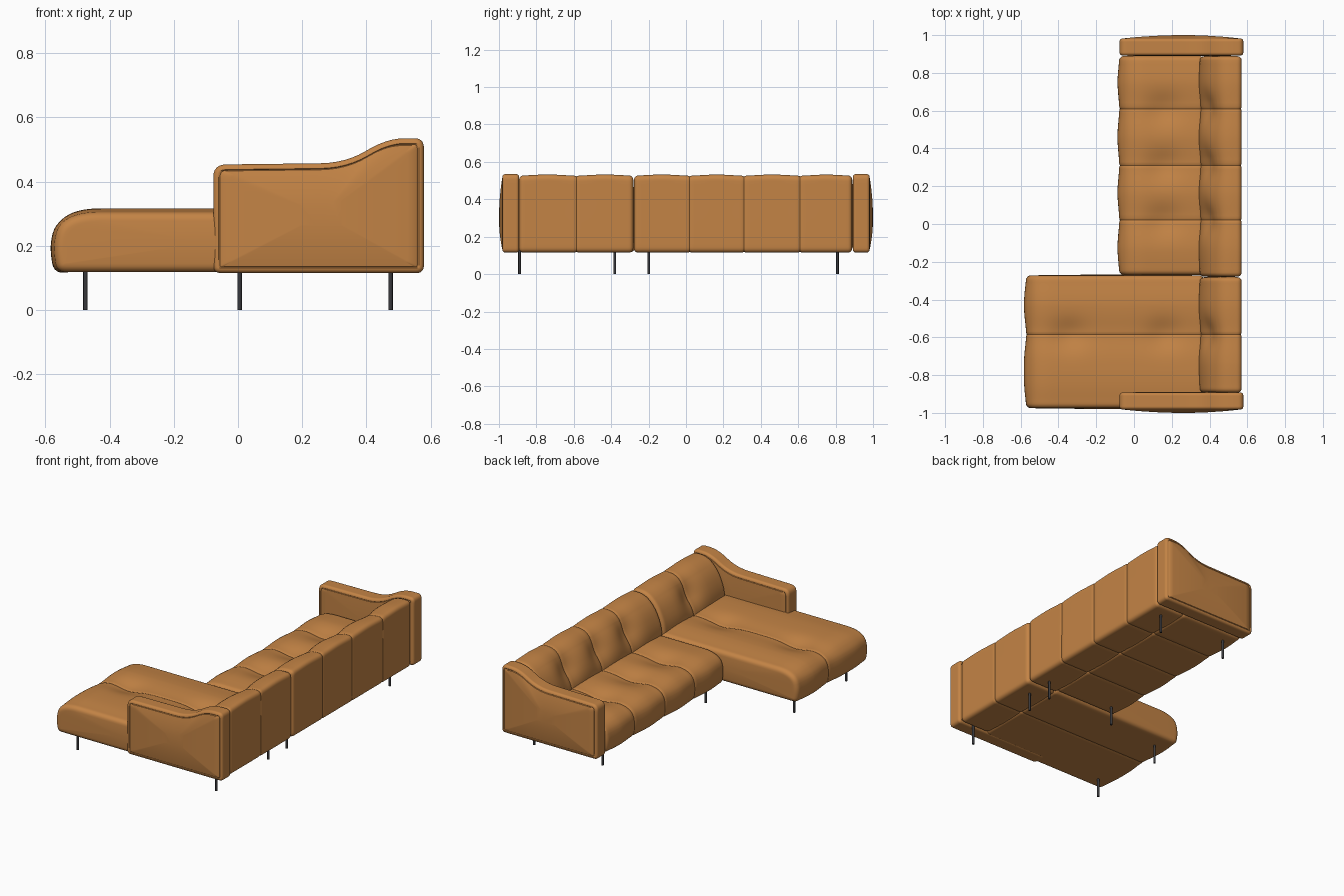
import bpy, bmesh, math
from mathutils import Vector

cube = bpy.data.objects.get("Cube")
if cube:
    bpy.data.objects.remove(cube, do_unlink=True)


def material(name, color, roughness):
    m = bpy.data.materials.new(name)
    m.use_nodes = True
    m.diffuse_color = color
    bsdf = m.node_tree.nodes["Principled BSDF"]
    bsdf.inputs["Base Color"].default_value = color
    bsdf.inputs["Roughness"].default_value = roughness
    return m


leather = material("tan leather", (0.55, 0.23, 0.06, 1), 0.5)
metal = material("dark metal", (0.04, 0.04, 0.045, 1), 0.4)


def finish(bm, name, mat):
    bmesh.ops.recalc_face_normals(bm, faces=bm.faces)
    mesh = bpy.data.meshes.new(name)
    bm.to_mesh(mesh)
    bm.free()
    mesh.materials.append(mat)
    ob = bpy.data.objects.new(name, mesh)
    bpy.context.collection.objects.link(ob)
    bpy.ops.object.select_all(action='DESELECT')
    ob.select_set(True)
    bpy.context.view_layer.objects.active = ob
    bpy.ops.object.shade_smooth_by_angle(angle=math.radians(40))
    return ob


def rounded(corners, step=0.02):
    """Round each (x, z, radius) corner, then fill long edges with even points."""
    pts, n = [], len(corners)
    for i, (x, z, r) in enumerate(corners):
        p = Vector((x, z))
        a = Vector(corners[i - 1][:2]) - p
        b = Vector(corners[(i + 1) % n][:2]) - p
        a = p + a.normalized() * min(r, a.length * 0.48)
        b = p + b.normalized() * min(r, b.length * 0.48)
        for k in range(7):
            t = k / 6
            pts.append(a * (1 - t) ** 2 + p * 2 * t * (1 - t) + b * t * t)
    out = []
    for i, p in enumerate(pts):
        q = pts[(i + 1) % len(pts)]
        cuts = max(1, round((q - p).length / step))
        out += [p.lerp(q, k / cuts) for k in range(cuts)]
    return out


def cushion(name, corners, y0, y1, r, bulge=(0.004, 0.004), seams=(),
            tufts=(), dent=0.0, puff=0.0, welt=0.0):
    """Sweep a rounded side profile along y, with soft ends, seams and tufts."""
    prof = rounded(corners)
    n = len(prof)
    normals = []
    for i in range(n):
        t = (prof[(i + 1) % n] - prof[i - 1]).normalized()
        normals.append(Vector((t.y, -t.x)))
    centre = sum(prof, Vector((0, 0))) / n

    # Stations as (y, inset, scale) from one end cap to the other
    cap = [(0.2, 0), (0.45, 0), (0.7, 0), (0.88, 0), (0.97, 0)]
    arc = [math.radians(a) for a in (0, 18, 36, 54, 72)]
    ys = {round(y0 + r + (y1 - y0 - 2 * r) * k / 60, 4) for k in range(61)}
    for s in seams:
        ys = {y for y in ys if abs(y - s) > 0.014}
        ys |= {s + d for d in (-0.013, -0.005, 0, 0.005, 0.013)}

    def end(y, sign, b):
        rows = [(y + sign * b * (1 - s * s), r, s) for s, _ in cap]
        if welt:
            rows.append((y - sign * welt, r, 0.985))
        rows += [(y - sign * r * (1 - math.cos(a)), r * (1 - math.sin(a)), 1) for a in arc]
        return rows

    rows = end(y0, -1, bulge[0]) + [(y, 0, 1) for y in sorted(ys)]
    rows += end(y1, 1, bulge[1])[::-1]

    bm = bmesh.new()
    rings = []
    for y, inset, scale in rows:
        gap = min(abs(y - s) for s in (*seams, y0, y1))
        swell = puff * (1 - math.exp(-(gap / 0.09) ** 2))
        groove = sum(0.004 * math.exp(-((y - s) / 0.006) ** 2) for s in seams)
        ring = []
        for p, nrm in zip(prof, normals):
            push = -inset - groove + swell * max(0, nrm.y, -nrm.x)
            for s in seams:
                for tx, tz in tufts:
                    d = ((p.x - tx) ** 2 + (p.y - tz) ** 2) / 0.09 ** 2
                    push -= dent * math.exp(-d - ((y - s) / 0.08) ** 2)
            q = centre + (p + nrm * push - centre) * scale
            ring.append(bm.verts.new((q.x, y, q.y)))
        rings.append(ring)
    for a, b in zip(rings, rings[1:]):
        for i in range(n):
            j = (i + 1) % n
            bm.faces.new((a[i], a[j], b[j], b[i]))
    for ring in (rings[0], rings[-1]):
        bm.faces.new(ring)
    return finish(bm, name, leather)


# Seats: low pillows with a soft front edge
def seat_profile(front):
    return [(front + 0.012, 0.118, 0.03), (0.37, 0.118, 0.03), (0.37, 0.305, 0.03),
            (front + 0.09, 0.305, 0.06), (front + 0.018, 0.272, 0.05), (front, 0.2, 0.06)]


long_seams = (0.02, 0.31, 0.61)
chaise_seams = (-0.585,)
cushion("chaise_seat", seat_profile(-0.575), -0.975, -0.272, 0.026, seams=chaise_seams,
        tufts=[(-0.34, 0.31), (0.16, 0.31)], dent=0.02, puff=0.012)
cushion("long_seat", seat_profile(-0.082), -0.27, 0.89, 0.026, seams=long_seams,
        tufts=[(0.16, 0.31)], dent=0.02, puff=0.01)

# Backrests: upright rear, leaning padded front
back = [(0.36, 0.115, 0.03), (0.57, 0.115, 0.03), (0.57, 0.527, 0.03),
        (0.47, 0.527, 0.05), (0.395, 0.46, 0.06), (0.345, 0.34, 0.06)]
for name, y0, y1, seams in (("chaise_back", -0.892, -0.282, chaise_seams),
                            ("long_back", -0.278, 0.888, long_seams)):
    cushion(name, back, y0, y1, 0.022, seams=seams,
            tufts=[(0.385, 0.42)], dent=0.032, puff=0.006)

# Arms: stepped outline with a domed outer panel behind a welt seam
arm = [(-0.077, 0.115, 0.025), (0.579, 0.115, 0.025), (0.579, 0.535, 0.03),
       (0.465, 0.535, 0.07), (0.335, 0.458, 0.08), (-0.077, 0.453, 0.04)]
cushion("front_arm", arm, -0.982, -0.892, 0.016, bulge=(0.018, 0.004), welt=0.003)
cushion("rear_arm", arm, 0.892, 0.982, 0.016, bulge=(0.004, 0.018), welt=0.003)

# Legs: slim round posts
for front, ys, part in ((-0.475, (-0.89, -0.38), "chaise"), (0.005, (-0.2, 0.81), "long")):
    for x, place in ((front, "front"), (0.475, "back")):
        for k, y in enumerate(ys, 1):
            bm = bmesh.new()
            bmesh.ops.create_cone(bm, cap_ends=True, segments=16, radius1=0.007,
                                  radius2=0.007, depth=0.13)
            bmesh.ops.translate(bm, verts=bm.verts, vec=(x, y, 0.065))
            finish(bm, f"{part}_{place}_leg_{k}", metal)
